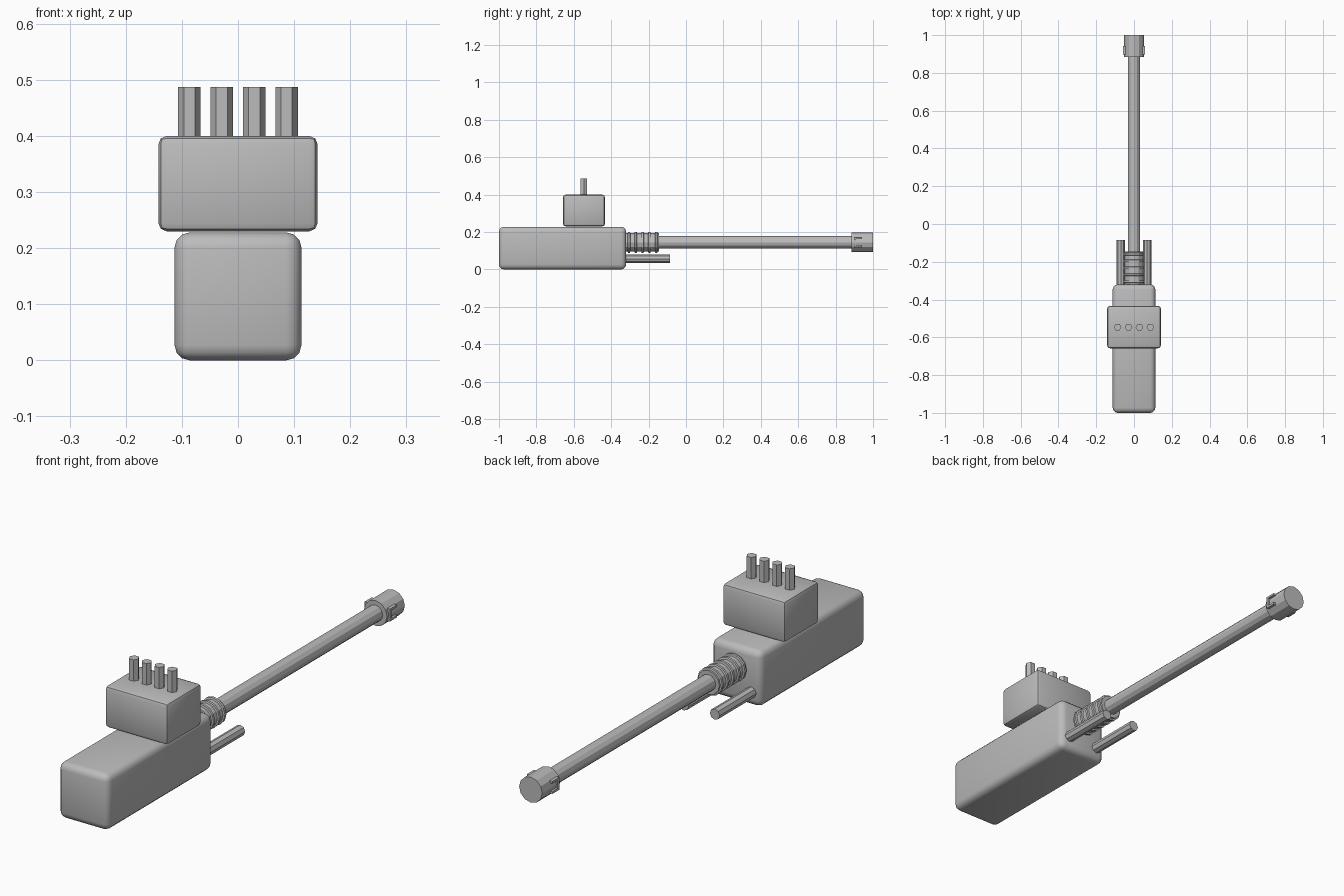
import bpy, bmesh, math
from mathutils import Matrix, Vector

if "Cube" in bpy.data.objects:
    bpy.data.objects.remove(bpy.data.objects["Cube"])

grey = bpy.data.materials.new("plain_grey")
grey.diffuse_color = (0.5, 0.5, 0.5, 1)
grey.use_nodes = True
grey.node_tree.nodes["Principled BSDF"].inputs["Base Color"].default_value = grey.diffuse_color
AXIS_Z = 0.145   # height of the cable centre line


def finish(name, bm, smooth=None):
    bmesh.ops.recalc_face_normals(bm, faces=bm.faces)
    me = bpy.data.meshes.new(name)
    bm.to_mesh(me)
    bm.free()
    me.materials.append(grey)
    ob = bpy.data.objects.new(name, me)
    bpy.context.collection.objects.link(ob)
    if smooth:
        bpy.ops.object.select_all(action='DESELECT')
        bpy.context.view_layer.objects.active = ob
        ob.select_set(True)
        bpy.ops.object.shade_smooth_by_angle(angle=math.radians(smooth))
    return ob


def box(name, lo, hi, bevel=0, segments=2):
    bm = bmesh.new()
    lo, hi = Vector(lo), Vector(hi)
    bmesh.ops.create_cube(bm, size=1, matrix=Matrix.Translation((lo + hi) / 2)
                          @ Matrix.Diagonal((*(hi - lo), 1)))
    if bevel:
        bmesh.ops.bevel(bm, geom=bm.edges[:], offset=bevel, segments=segments,
                        profile=0.5, affect='EDGES')
    return finish(name, bm, 40 if bevel else None)


def lathe(name, profile, sides, x, z, smooth=None):
    """Closed solid turned around a line along y; profile holds (y, radius)."""
    bm = bmesh.new()
    rings = []
    for y, r in profile:
        rings.append([bm.verts.new((x + r * math.cos(2 * math.pi * i / sides), y,
                                    z + r * math.sin(2 * math.pi * i / sides)))
                      for i in range(sides)])
    for a, b in zip(rings, rings[1:]):
        for i in range(sides):
            j = (i + 1) % sides
            bm.faces.new((a[i], a[j], b[j], b[i]))
    bm.faces.new(rings[0])
    bm.faces.new(rings[-1])
    return finish(name, bm, smooth)


# Main housing and the connector block on top
box("housing", (-0.113, -1.0, 0.0), (0.113, -0.32, 0.228), 0.027, 3)
box("connector_block", (-0.142, -0.658, 0.23), (0.142, -0.433, 0.40), 0.015)

# Four hexagonal contact pins
for i in range(4):
    bm = bmesh.new()
    bmesh.ops.create_cone(bm, cap_ends=True, segments=6, radius1=0.02, radius2=0.02,
                          depth=0.107,
                          matrix=Matrix.Translation((-0.0865 + i * 0.0577, -0.546, 0.4335))
                          @ Matrix.Rotation(math.pi / 2, 4, 'Z'))
    # Corners point along x
    if max(abs(v.co.x - (-0.0865 + i * 0.0577)) for v in bm.verts) < 0.0195:
        bmesh.ops.rotate(bm, verts=bm.verts, cent=(-0.0865 + i * 0.0577, -0.546, 0),
                         matrix=Matrix.Rotation(math.pi / 6, 3, 'Z'))
    finish(f"contact_pin_{i + 1}", bm)

# Ribbed strain relief
profile = [(-0.33, 0.049)]
for k in range(5):
    y = -0.305 + k * 0.0365
    profile += [(y - 0.007, 0.049), (y - 0.005, 0.056), (y + 0.005, 0.056), (y + 0.007, 0.049)]
profile.append((-0.145, 0.049))
lathe("strain_relief", profile, 12, 0, AXIS_Z)

# Cable and end cap
lathe("cable", [(-0.33, 0.033), (0.90, 0.033)], 12, 0, AXIS_Z)
lathe("end_cap", [(0.885, 0.052), (1.0, 0.052)], 12, 0, AXIS_Z)

# Paired parts: lower guide rods and raised bracket marks on the cap
for side, s in (("left", -1), ("right", 1)):
    lathe(f"guide_rod_{side}", [(-0.34, 0.022), (-0.085, 0.022)], 8, s * 0.07, 0.057)
    x0, x1 = sorted((s * 0.042, s * 0.057))
    box(f"bracket_bar_{side}", (x0, 0.897, 0.121), (x1, 0.908, 0.172))
    for part, z in (("lower", 0.121), ("upper", 0.163)):
        box(f"bracket_{part}_{side}", (x0, 0.908, z), (x1, 0.942, z + 0.009))
